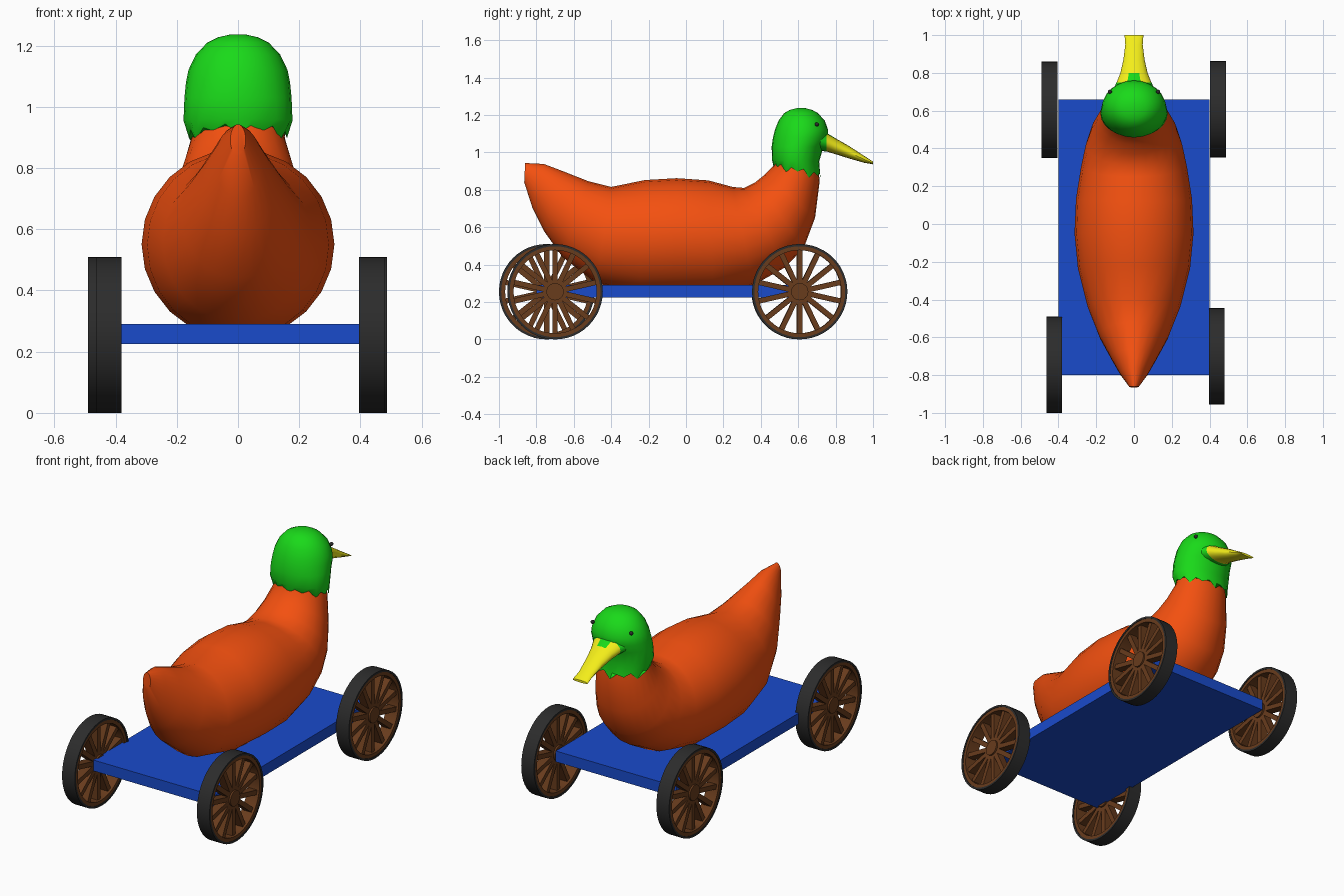
import bpy, bmesh
from math import sin, cos, pi, radians
from mathutils import Vector, Matrix

if "Cube" in bpy.data.objects:
    bpy.data.objects.remove(bpy.data.objects["Cube"])


def material(name, rgb):
    m = bpy.data.materials.new(name)
    m.diffuse_color = (*rgb, 1)
    m.use_nodes = True
    m.node_tree.nodes["Principled BSDF"].inputs["Base Color"].default_value = m.diffuse_color
    return m


ORANGE = material("orange", (0.9, 0.08, 0.005))
GREEN = material("green", (0.01, 0.7, 0.01))
YELLOW = material("yellow", (0.9, 0.85, 0.01))
BLUE = material("blue", (0.01, 0.07, 0.6))
BROWN = material("brown", (0.14, 0.045, 0.012))
BLACK = material("black", (0.025, 0.025, 0.025))


def finish(name, bm, mats, smooth=True):
    bmesh.ops.recalc_face_normals(bm, faces=bm.faces)
    mesh = bpy.data.meshes.new(name)
    bm.to_mesh(mesh)
    bm.free()
    ob = bpy.data.objects.new(name, mesh)
    bpy.context.collection.objects.link(ob)
    for m in mats:
        mesh.materials.append(m)
    if smooth:
        bpy.context.view_layer.objects.active = ob
        ob.select_set(True)
        bpy.ops.object.shade_smooth_by_angle(angle=radians(40))
        ob.select_set(False)
    return ob


def loft(sections, n=24, cap_start=True):
    """Skin elliptical sections given as (y1, z1, y2, z2, half_width)."""
    bm = bmesh.new()
    rings = []
    for y1, z1, y2, z2, w in sections:
        a, b = Vector((0, y1, z1)), Vector((0, y2, z2))
        mid, half = (a + b) / 2, (a - b) / 2
        rings.append([bm.verts.new(mid + half * cos(2 * pi * i / n)
                                   + Vector((w * sin(2 * pi * i / n), 0, 0)))
                      for i in range(n)])
    for r, s in zip(rings, rings[1:]):
        for i in range(n):
            j = (i + 1) % n
            bm.faces.new((r[i], r[j], s[j], s[i]))
    if cap_start:
        bm.faces.new(rings[0])
    bm.faces.new(rings[-1])
    return bm, rings


# body, from the tail tip along to the neck
bm, _ = loft([
    (-.86, .943, -.865, .84, .025),
    (-.76, .938, -.82, .70, .075),
    (-.66, .90, -.76, .58, .12),
    (-.52, .845, -.66, .44, .185),
    (-.40, .815, -.48, .30, .245),
    (-.22, .852, -.25, .245, .297),
    (-.05, .862, -.05, .24, .315),
    (.12, .85, .15, .24, .307),
    (.25, .815, .36, .29, .28),
    (.31, .81, .53, .385, .255),
    (.37, .84, .63, .49, .225),
    (.42, .88, .69, .65, .19),
    (.47, .93, .715, .85, .155),
    (.49, 1.0, .70, .95, .14)])
finish("body", bm, [ORANGE])

# head, upward from a jagged feather hem
bm, rings = loft([
    (.472, .92, .72, .865, .16),
    (.46, .96, .712, .95, .178),
    (.458, 1.03, .735, 1.03, .175),
    (.465, 1.08, .76, 1.08, .17),
    (.475, 1.12, .76, 1.12, .162),
    (.495, 1.17, .742, 1.17, .138),
    (.525, 1.21, .705, 1.21, .10),
    (.555, 1.227, .675, 1.227, .065),
    (.59, 1.236, .64, 1.236, .025)])
for i, v in enumerate(rings[0]):
    v.co.z += (-.015, .02, .005, .025)[i % 4]
finish("head", bm, [GREEN])

# beak, green at the root with a jagged colour border
bm, _ = loft([
    (.69, 1.14, .69, 1.01, .12),
    (.75, 1.105, .75, 1.005, .092),
    (.80, 1.075, .80, .99, .072),
    (.87, 1.035, .87, .968, .056),
    (.95, .983, .95, .945, .046),
    (1.0, .95, 1.0, .936, .05)], n=16)
for f in bm.faces:
    c = f.calc_center_median()
    near_middle = abs(c.x) < .03 and c.z > 1.03
    f.material_index = 0 if c.y < .76 or (c.y < .8 and near_middle) else 1
finish("beak", bm, [GREEN, YELLOW])

# eyes
for side, x in (("left", -.128), ("right", .128)):
    bm = bmesh.new()
    bmesh.ops.create_uvsphere(bm, u_segments=12, v_segments=8, radius=.011,
                              matrix=Matrix.Translation((x, .70, 1.15)))
    finish(side + "_eye", bm, [BLACK])

# platform
bm = bmesh.new()
bmesh.ops.create_cube(bm, size=1, matrix=Matrix.Translation((0, -.07, .2575))
                      @ Matrix.Diagonal((.8, 1.46, .065, 1)))
finish("platform", bm, [BLUE], smooth=False)


def add_band(bm, r_in, r_out, width, n=48):
    """Closed rectangular ring around the x axis."""
    prof = [(-width / 2, r_in), (width / 2, r_in), (width / 2, r_out), (-width / 2, r_out)]
    rings = [[bm.verts.new((x, r * cos(2 * pi * i / n), r * sin(2 * pi * i / n)))
              for x, r in prof] for i in range(n)]
    for i in range(n):
        a, b = rings[i], rings[(i + 1) % n]
        for k in range(4):
            m = (k + 1) % 4
            bm.faces.new((a[k], a[m], b[m], b[k]))


def wheel(name, x, y):
    place = (x, y, .255)
    # tyre
    bm = bmesh.new()
    add_band(bm, .243, .255, .084)
    finish(name + "_tyre", bm, [BLACK]).location = place
    # rim, spokes and hub
    bm = bmesh.new()
    add_band(bm, .222, .243, .078)
    spokes = 14
    for i in range(spokes):
        bmesh.ops.create_cube(bm, size=1, matrix=Matrix.Rotation(2 * pi * (i + .5) / spokes, 4, 'X')
                              @ Matrix.Translation((0, .13, 0))
                              @ Matrix.Diagonal((.05, .2, .028, 1)))
    bmesh.ops.create_cone(bm, cap_ends=True, segments=24, radius1=.046, radius2=.046, depth=.07,
                          matrix=Matrix.Rotation(pi / 2, 4, 'Y'))
    finish(name + "_spokes", bm, [BROWN]).location = place


wheel("head_end_left_wheel", -.448, .605)
wheel("head_end_right_wheel", .444, .608)
wheel("tail_end_left_wheel", -.422, -.745)
wheel("tail_end_right_wheel", .438, -.70)
